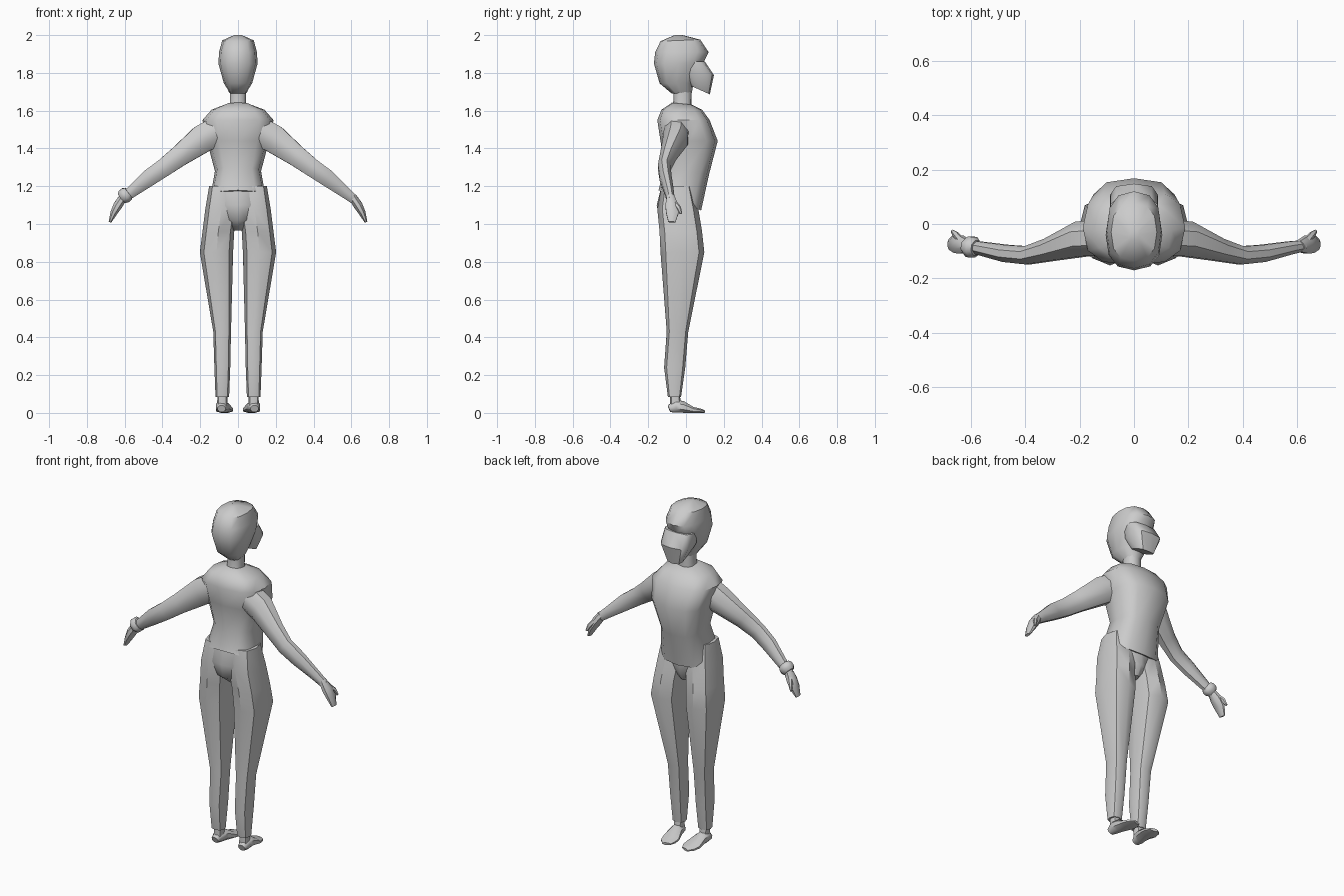
import bpy, bmesh, math
from mathutils import Vector

cube = bpy.data.objects.get("Cube")
if cube:
    bpy.data.objects.remove(cube, do_unlink=True)

grey = bpy.data.materials.new("plain grey")
grey.use_nodes = True
colour = (0.6, 0.6, 0.6, 1)
grey.diffuse_color = colour
grey.node_tree.nodes["Principled BSDF"].inputs["Base Color"].default_value = colour


def skin(name, rings, mirror=False, angle=45):
    """Bridge a list of point rings into a closed, smooth-shaded shell."""
    bm = bmesh.new()
    loops = [[bm.verts.new(p) for p in ring] for ring in rings]
    n = len(loops[0])
    for a, b in zip(loops, loops[1:]):
        for i in range(n):
            j = (i + 1) % n
            bm.faces.new((a[i], a[j], b[j], b[i]))
    bm.faces.new(loops[0])
    bm.faces.new(loops[-1])
    bmesh.ops.recalc_face_normals(bm, faces=bm.faces)
    mesh = bpy.data.meshes.new(name)
    bm.to_mesh(mesh)
    bm.free()
    mesh.materials.append(grey)
    ob = bpy.data.objects.new(name, mesh)
    bpy.context.collection.objects.link(ob)
    if mirror:
        ob.modifiers.new("mirror", "MIRROR").use_bisect_axis[0] = False
    bpy.ops.object.select_all(action="DESELECT")
    ob.select_set(True)
    bpy.context.view_layer.objects.active = ob
    bpy.ops.object.shade_smooth_by_angle(angle=math.radians(angle))
    return ob


def curve(v, power):
    return math.copysign(abs(v) ** power, v)


def stack(name, levels, n=10, power=0.8, cx=0, **kw):
    """Levels are (z, half width, back y, front y, slope[, centre x])."""
    rings = []
    for z, w, back, front, slope, *x in levels:
        mid, half = (back + front) / 2, (front - back) / 2
        ring = []
        for i in range(n):
            t = math.tau * i / n + math.pi / 2
            dy = half * curve(math.sin(t), power)
            ring.append(((x[0] if x else cx) + w * curve(math.cos(t), power),
                         mid + dy, z + slope * dy))
        rings.append(ring)
    return skin(name, rings, **kw)


def limb(name, path, side, n=8, **kw):
    """Path points are (x, y, z, radius along side, radius across it)."""
    pts = [Vector(p[:3]) for p in path]
    rings = []
    for i, (p, row) in enumerate(zip(pts, path)):
        along = (pts[min(i + 1, len(pts) - 1)] - pts[max(i - 1, 0)]).normalized()
        u = Vector(side)
        u = (u - along * u.dot(along)).normalized()
        v = along.cross(u)
        rings.append([p + u * row[3] * math.cos(math.tau * (k + .5) / n)
                      + v * row[4] * math.sin(math.tau * (k + .5) / n) for k in range(n)])
    return skin(name, rings, **kw)


# Head: rounded cap, jutting lower face, neck
stack("head", [(1.69, .04, -.075, .03, 0), (1.745, .075, -.14, .04, 0),
               (1.85, .104, -.17, .09, 0), (1.91, .1, -.163, .12, 0),
               (1.972, .084, -.135, .075, .04), (2, .02, -.06, -.02, 0)], n=12)
stack("lower_face", [(1.86, .088, -.01, .1, 0), (1.79, .09, -.01, .148, -.02),
                     (1.71, .05, .02, .126, -.45)], power=.6)
stack("neck", [(1.6, .052, -.075, .03, -.2), (1.65, .043, -.065, .03, -.2),
               (1.73, .045, -.07, .03, 0)])

# Sleeveless top with a hem that drops toward the belly
stack("top", [(1.125, .15, -.145, .08, -.48), (1.28, .122, -.115, .122, -.15),
              (1.44, .165, -.135, .168, 0), (1.55, .188, -.152, .125, 0),
              (1.605, .14, -.13, .085, 0), (1.637, .055, -.075, .03, -.1)],
      n=12, power=.72)

# Trousers: hips between two tapering legs
stack("hips", [(1.2, .15, -.13, .04, 0), (1.1, .14, -.155, .065, 0),
               (1.02, .075, -.14, .06, 0), (.965, .025, -.07, .03, 0)])
stack("trouser_leg", [(1.2, .075, -.13, .035, 0, .078), (1.08, .085, -.152, .065, 0, .088),
                      (.96, .084, -.14, .085, 0, .104), (.85, .088, -.135, .097, 0, .114),
                      (.43, .047, -.102, .012, 0, .084), (.24, .042, -.116, -.004, 0, .083),
                      (.085, .036, -.096, -.026, 0, .083)], n=8, mirror=True)
stack("ankle", [(.12, .025, -.083, -.035, 0, .083), (.03, .028, -.085, -.025, 0, .083)],
      n=8, mirror=True)
limb("foot", [(.087, -.09, .022, .022, .02), (.085, -.055, .035, .034, .037),
              (.08, -.02, .032, .038, .034), (.072, .035, .016, .05, .017),
              (.067, .07, .012, .045, .013), (.06, .095, .008, .025, .008)],
     (1, 0, 0), mirror=True)

# Arms, hands and thumbs
limb("arm", [(.11, -.05, 1.49, .072, .085), (.19, -.055, 1.45, .07, .08),
             (.31, -.095, 1.36, .045, .06), (.39, -.115, 1.3, .036, .052),
             (.47, -.108, 1.245, .034, .048), (.57, -.088, 1.165, .026, .032),
             (.62, -.08, 1.125, .022, .025)], (0, 1, 0), mirror=True)
limb("hand", [(.605, -.082, 1.145, .022, .024), (.635, -.076, 1.1, .036, .026),
              (.657, -.072, 1.06, .036, .02), (.678, -.075, 1.01, .02, .008)],
     (0, 1, 0), mirror=True)
limb("thumb", [(.635, -.06, 1.11, .014, .014), (.655, -.038, 1.085, .012, .013),
               (.667, -.027, 1.055, .006, .007)], (1, 0, 0), n=6, mirror=True)

# Band on the right wrist
limb("wristband", [(-.578, -.088, 1.167, .03, .033), (-.59, -.086, 1.157, .041, .043),
                   (-.604, -.083, 1.146, .041, .043), (-.616, -.081, 1.136, .03, .033)],
     (0, 1, 0))
